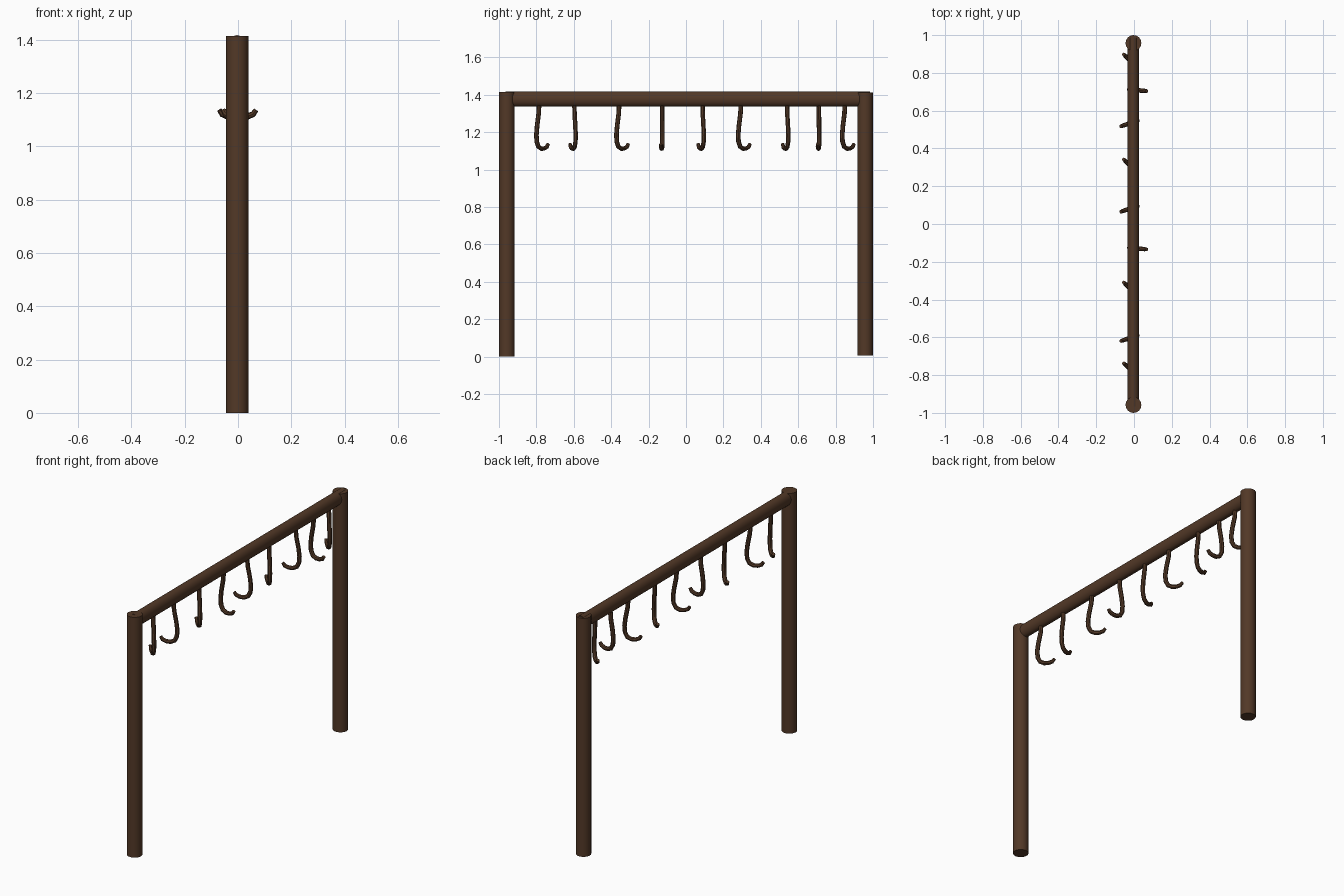
import bpy, math

if "Cube" in bpy.data.objects:
    bpy.data.objects.remove(bpy.data.objects["Cube"])

CX = -0.003

wood = bpy.data.materials.new("dark_wood")
wood.diffuse_color = (0.085, 0.040, 0.020, 1)
wood.use_nodes = True
wood.node_tree.nodes["Principled BSDF"].inputs["Base Color"].default_value = wood.diffuse_color


def finish(ob, name):
    ob.name = name
    ob.data.name = name
    ob.data.materials.clear()
    ob.data.materials.append(wood)
    bpy.ops.object.shade_smooth_by_angle(angle=math.radians(40))
    return ob


# Upright posts
def post(name, y, z0, z1):
    bpy.ops.mesh.primitive_cylinder_add(vertices=16, radius=0.042, depth=z1 - z0,
                                        location=(CX, y, (z0 + z1) / 2))
    return finish(bpy.context.object, name)


post("front_post", -0.958, 0.0, 1.415)
post("back_post", 0.958, 0.006, 1.411)

# Oval crossbar resting between the posts
bpy.ops.mesh.primitive_cylinder_add(vertices=16, radius=1, depth=1.95,
                                    location=(CX - 0.001, 0.01, 1.377),
                                    rotation=(math.pi / 2, 0, 0))
bar = bpy.context.object
bar.scale = (0.031, 0.041, 1)
bpy.ops.object.transform_apply(location=False, rotation=False, scale=True)
finish(bar, "crossbar")

# Hook: swept curve in the local XZ plane, (outward, height, thickness)
path = [(0.000, 1.360, 1.0), (-0.004, 1.300, 1.0), (-0.016, 1.235, 1.0),
        (-0.022, 1.185, 1.0), (-0.019, 1.148, 1.0), (-0.006, 1.122, 1.0),
        (0.016, 1.112, 1.0), (0.040, 1.113, 0.95), (0.060, 1.121, 0.9),
        (0.071, 1.137, 0.75)]
curve = bpy.data.curves.new("hook_path", "CURVE")
curve.dimensions = "3D"
curve.bevel_depth = 0.0125
curve.bevel_resolution = 2
curve.use_fill_caps = True
spline = curve.splines.new("POLY")
spline.points.add(len(path) - 1)
for p, (u, z, r) in zip(spline.points, path):
    p.co = (u, 0, z, 1)
    p.radius = r
hook = bpy.data.objects.new("hook_1", curve)
bpy.context.collection.objects.link(hook)
bpy.ops.object.select_all(action="DESELECT")
hook.select_set(True)
bpy.context.view_layer.objects.active = hook
bpy.ops.object.convert(target="MESH")
hook = finish(bpy.context.object, "hook_1")

# Nine hooks along the bar: (y, facing angle in degrees), three repeating facings
A, B, C = 137, 199, -5
hooks = [(-0.785, A), (-0.597, B), (-0.357, A), (-0.128, C), (0.088, B),
         (0.294, A), (0.540, B), (0.710, C), (0.850, A)]
for i, (y, angle) in enumerate(hooks):
    ob = hook if i == 0 else bpy.data.objects.new(f"hook_{i + 1}", hook.data)
    if i:
        bpy.context.collection.objects.link(ob)
    ob.location = (CX, y, 0)
    ob.rotation_euler = (0, 0, math.radians(angle))
